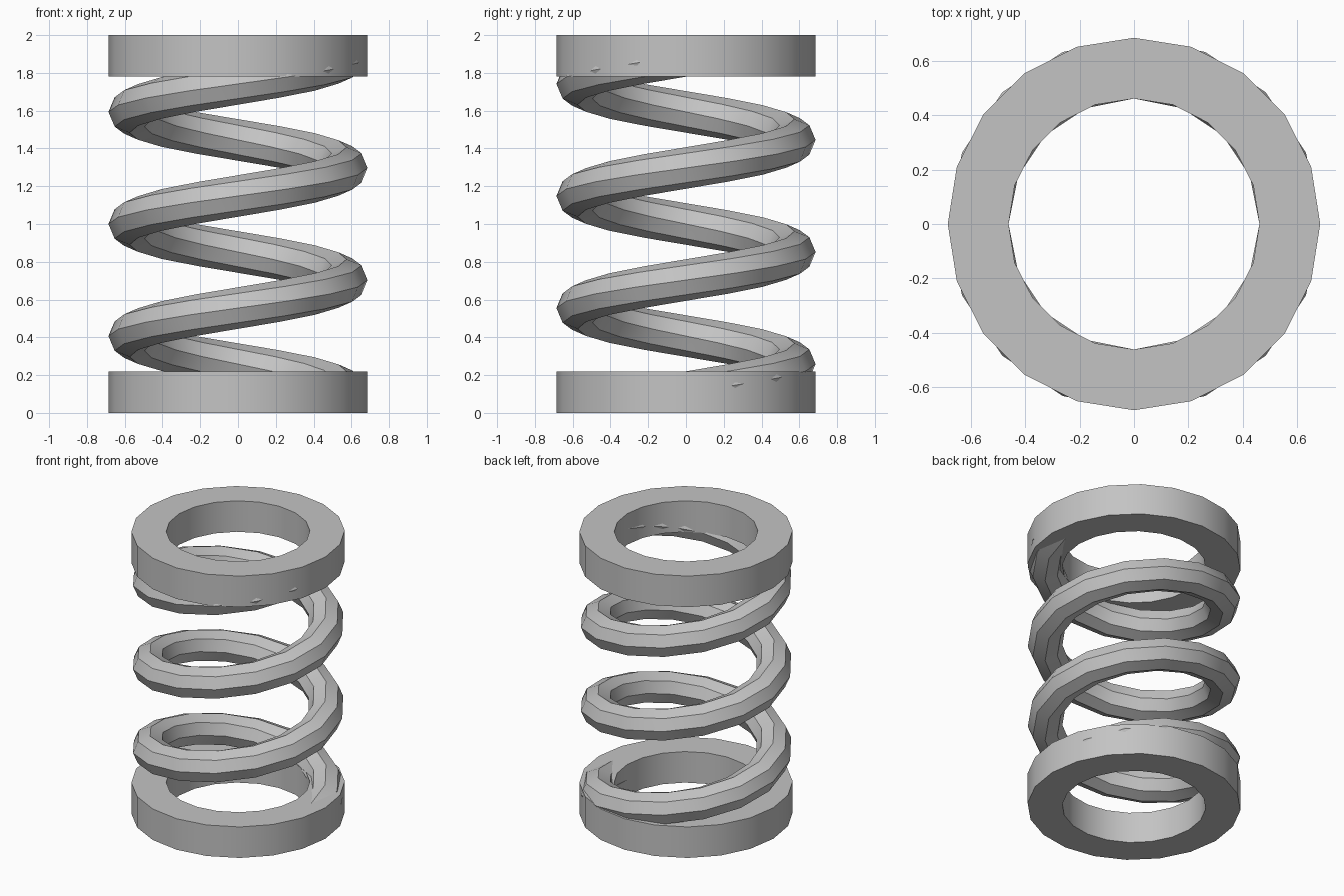
import bpy
import bmesh
from math import pi, sin, cos, radians
from mathutils import Vector

cube = bpy.data.objects.get("Cube")
if cube:
    bpy.data.objects.remove(cube, do_unlink=True)

OUTER, INNER = 0.686, 0.462      # ring radii
RING_H = 0.22                    # ring height
TOTAL_H = 2.0
TURNS, STEPS = 3, 16             # coil turns and segments per turn
MID = (OUTER + INNER) / 2
WIRE = RING_H / 2

# One plain grey for everything
steel = bpy.data.materials.new("plain grey")
steel.use_nodes = True
grey = (0.55, 0.55, 0.55, 1)
steel.diffuse_color = grey
steel.node_tree.nodes["Principled BSDF"].inputs["Base Color"].default_value = grey


def revolve(name, profile, turns, steps, rise=0.0):
    """Sweep a closed (radius, height) profile around z, climbing by rise in total."""
    bm = bmesh.new()
    verts = [bm.verts.new((r, 0, z)) for r, z in profile]
    edges = [bm.edges.new((v, verts[i - 1])) for i, v in enumerate(verts)]
    bmesh.ops.spin(bm, geom=verts + edges, cent=(0, 0, 0), axis=(0, 0, 1),
                   dvec=Vector((0, 0, rise / steps)), angle=2 * pi * turns,
                   steps=steps, use_duplicate=False)
    bmesh.ops.remove_doubles(bm, verts=bm.verts, dist=0.0005)
    # Close the two ends of an open sweep
    bmesh.ops.holes_fill(bm, edges=[e for e in bm.edges if e.is_boundary], sides=0)
    bmesh.ops.recalc_face_normals(bm, faces=bm.faces)
    mesh = bpy.data.meshes.new(name)
    bm.to_mesh(mesh)
    bm.free()
    mesh.materials.append(steel)
    obj = bpy.data.objects.new(name, mesh)
    bpy.context.collection.objects.link(obj)
    bpy.ops.object.select_all(action='DESELECT')
    obj.select_set(True)
    bpy.context.view_layer.objects.active = obj
    bpy.ops.object.shade_smooth_by_angle(angle=radians(30))
    return obj


# End rings
for name, base in (("bottom_ring", 0.0), ("top_ring", TOTAL_H - RING_H)):
    box = [(INNER, base), (OUTER, base), (OUTER, base + RING_H), (INNER, base + RING_H)]
    revolve(name, box, 1, 20)

# Eight-sided wire wound between the middles of the rings
octagon = [(MID + (OUTER - MID) * cos(i * pi / 4), WIRE + WIRE * sin(i * pi / 4))
           for i in range(8)]
revolve("spring_coil", octagon, TURNS, TURNS * STEPS, TOTAL_H - RING_H)
